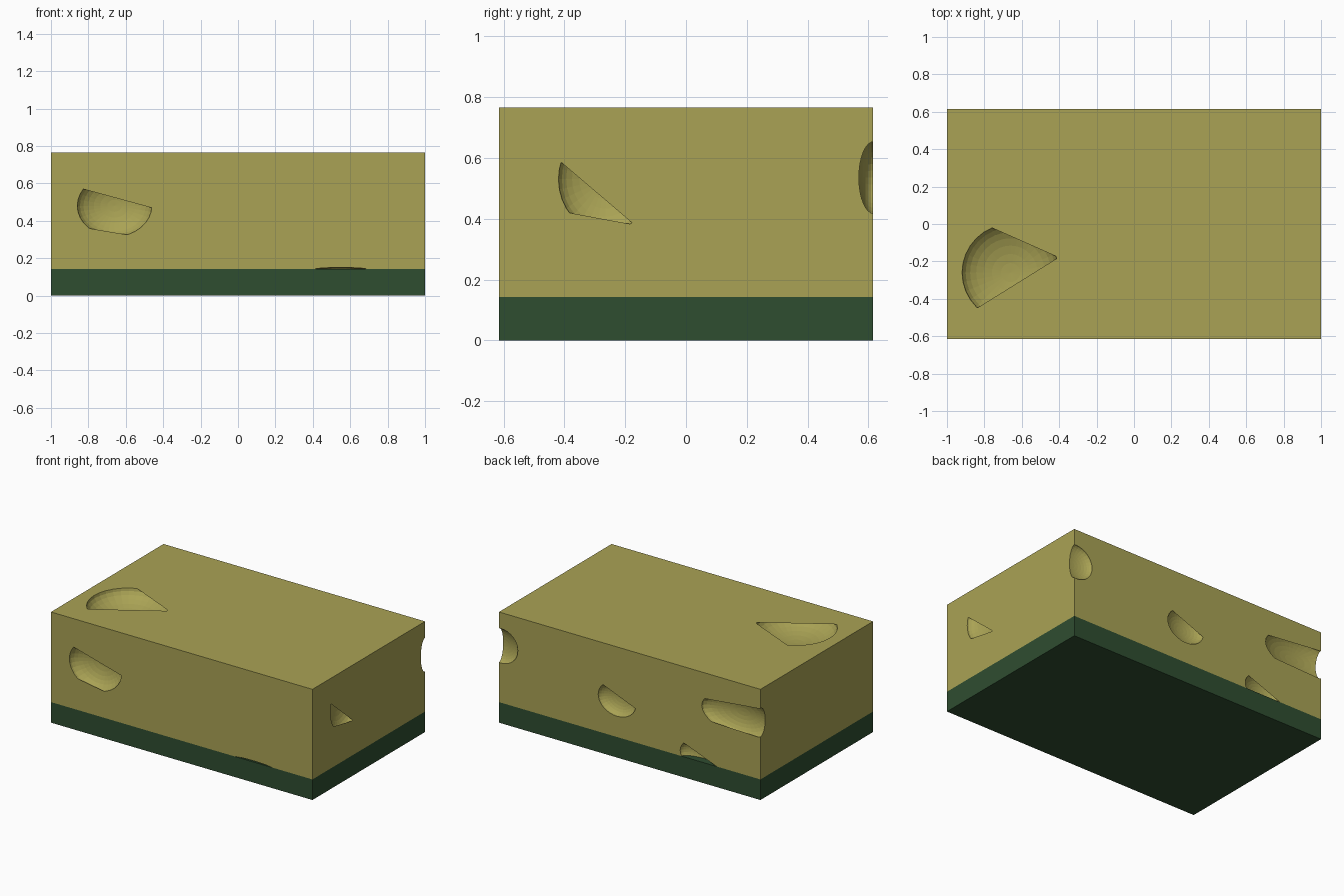
import bpy, bmesh
from mathutils import Vector, Matrix

if "Cube" in bpy.data.objects:
    bpy.data.objects.remove(bpy.data.objects["Cube"])

HX, HY, Z0, Z1 = 1.0, 0.615, 0.142, 0.765


def material(name, rgb):
    m = bpy.data.materials.new(name)
    m.diffuse_color = (*rgb, 1)
    m.use_nodes = True
    m.node_tree.nodes["Principled BSDF"].inputs["Base Color"].default_value = m.diffuse_color
    return m


def finish(bm, name, mat):
    me = bpy.data.meshes.new(name)
    bm.to_mesh(me)
    bm.free()
    ob = bpy.data.objects.new(name, me)
    bpy.context.collection.objects.link(ob)
    me.materials.append(mat)
    return ob


def box(name, z0, z1, mat):
    bm = bmesh.new()
    bmesh.ops.create_cube(bm, size=1, matrix=Matrix.Translation((0, 0, (z0 + z1) / 2))
                          @ Matrix.Diagonal((2 * HX, 2 * HY, z1 - z0, 1)))
    return finish(bm, name, mat)


# face frames: origin, u axis, v axis, outward normal
X, Y, Z = Vector((1, 0, 0)), Vector((0, 1, 0)), Vector((0, 0, 1))
FACES = {"top": (Z * Z1, X, Y, Z), "front": (-Y * HY, X, Z, -Y),
         "back": (Y * HY, X, Z, Y), "right": (X * HX, Y, Z, X)}

# pits: face, centre, radii, depth, chords (the left of each chord is closed by a lip)
PITS = [
    ("top", (-.66, -.26), (.26, .26), .11,
     [((-.76, -.02), (-.40, -.18)), ((-.39, -.17), (-.84, -.45))]),
    ("front", (-.66, .48), (.2, .165), .09,
     [((-.83, .57), (-.465, .47)), ((-.59, .325), (-.80, .36))]),
    ("front", (.55, .14), (.145, .01), .04, []),
    ("right", (-.265, .53), (.155, .175), .07,
     [((-.41, .585), (-.17, .38)), ((-.17, .38), (-.36, .415))]),
    ("back", (.985, .535), (.13, .12), .05, []),
    ("back", (.097, .40), (.145, .115), .06, [((-.042, .377), (.218, .481))]),
    ("back", (-.82, .535), (.27, .135), .075,
     [((-1, .63), (-.563, .586)), ((-.578, .444), (-1, .43))]),
    ("back", (-.53, .18), (.145, .1), .06, [((-.67, .14), (-.41, .239))]),
]


def clip(bm, co, no):
    bmesh.ops.bisect_plane(bm, geom=bm.verts[:] + bm.edges[:] + bm.faces[:],
                           plane_co=co, plane_no=no, clear_outer=True)


foam = material("foam", (.40, .365, .09))
green = material("scrub", (.028, .075, .03))
body = box("foam_block", Z0, Z1, foam)
box("scrub_pad", 0, Z0, green)

cutters, lips = bmesh.new(), bmesh.new()
for face, (cu, cv), (ru, rv), depth, chords in PITS:
    o, u, v, n = FACES[face]
    c = o + u * cu + v * cv
    frame = Matrix((u, v, n)).transposed().to_4x4()
    # hollow
    bmesh.ops.create_uvsphere(
        cutters, u_segments=32, v_segments=16, radius=1,
        matrix=Matrix.Translation(c + n * .003) @ frame @ Matrix.Diagonal((ru, rv, depth, 1)))
    # flat lips closing part of the hollow
    for p, q in chords:
        bm = bmesh.new()
        bmesh.ops.create_circle(bm, cap_ends=True, segments=32, radius=1,
                                matrix=Matrix.Translation(c) @ frame @ Matrix.Diagonal((ru, rv, 1, 1)))
        a, b = (o + u * s + v * t for s, t in (p, q))
        d = Vector(q) - Vector(p)
        clip(bm, a, u * d.y - v * d.x)
        clip(bm, X * HX, X)
        clip(bm, -X * HX, -X)
        clip(bm, Z * Z0, -Z)
        for f in bm.faces:
            f.normal_update()
            if f.normal.dot(n) < 0:
                f.normal_flip()
        tmp = bpy.data.meshes.new("tmp")
        bm.to_mesh(tmp)
        bm.free()
        lips.from_mesh(tmp)
        bpy.data.meshes.remove(tmp)

bmesh.ops.recalc_face_normals(cutters, faces=cutters.faces[:])
cut = finish(cutters, "pit_cutters", foam)
cut.hide_render = True
cut.hide_set(True)
finish(lips, "pit_lips", foam)

mod = body.modifiers.new("pits", "BOOLEAN")
mod.operation, mod.solver, mod.object = "DIFFERENCE", "EXACT", cut
